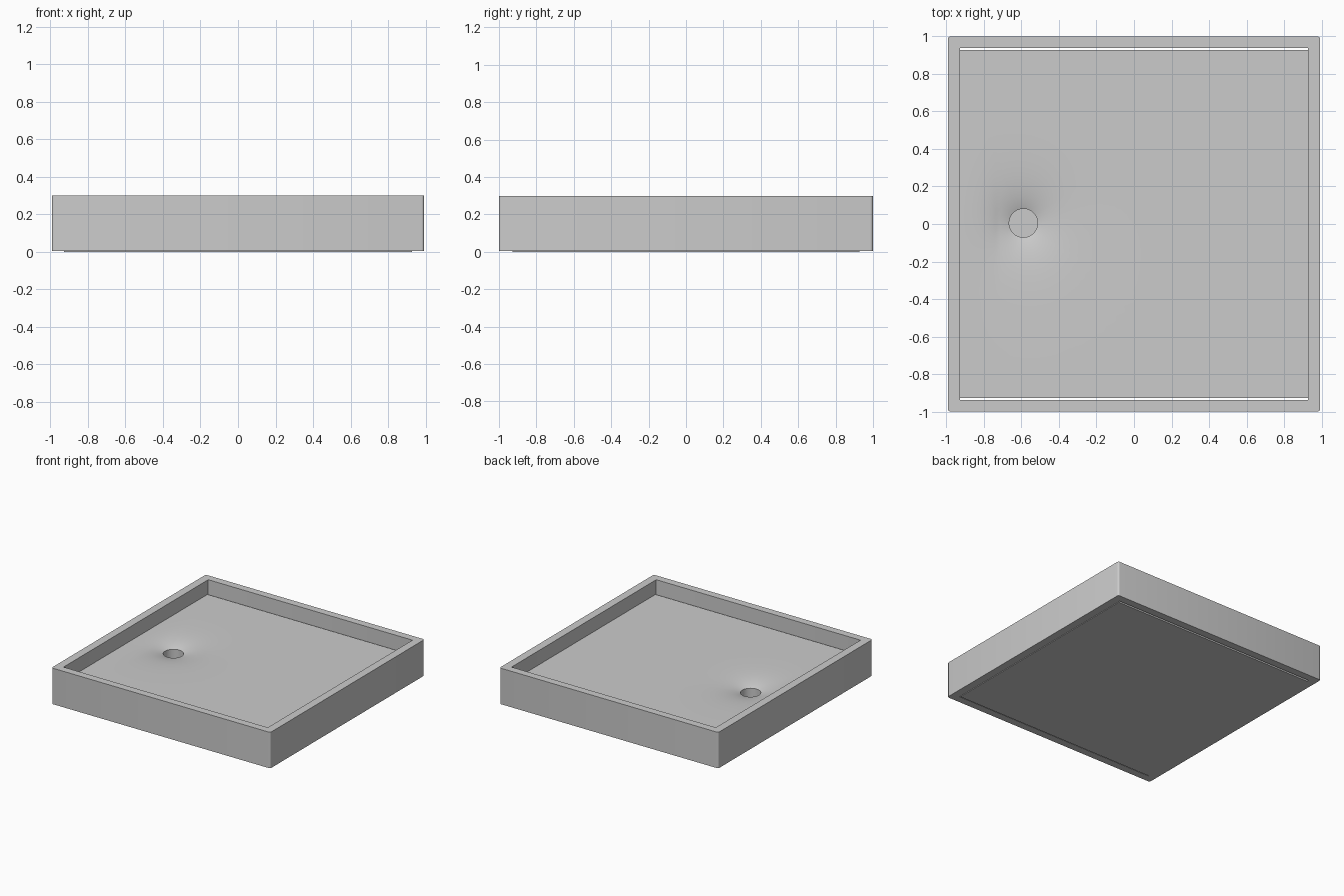
import bpy, bmesh, math

cube = bpy.data.objects.get("Cube")
if cube:
    bpy.data.objects.remove(cube)

HEIGHT, FLOOR_Z, BASE_Z = 0.30, 0.183, 0.005
OUTER = (0.993, 1.0)
OPENING = (0.927, 0.938)
FLOOR = (0.927, 0.928)
DRAIN, DRAIN_R = (-0.59, 0.005), 0.076

grey = bpy.data.materials.new("grey acrylic")
grey.use_nodes = True
colour = (0.6, 0.6, 0.6, 1)
grey.diffuse_color = colour
grey.node_tree.nodes["Principled BSDF"].inputs["Base Color"].default_value = colour


def finish(bm, name):
    bmesh.ops.recalc_face_normals(bm, faces=bm.faces)
    mesh = bpy.data.meshes.new(name)
    bm.to_mesh(mesh)
    bm.free()
    mesh.materials.append(grey)
    obj = bpy.data.objects.new(name, mesh)
    bpy.context.collection.objects.link(obj)
    bpy.ops.object.select_all(action="DESELECT")
    obj.select_set(True)
    bpy.context.view_layer.objects.active = obj
    bpy.ops.object.shade_smooth_by_angle(angle=math.radians(30))
    return obj


def rounded_rect(half, radius, steps=5):
    points = []
    for k, (sx, sy) in enumerate([(1, 1), (-1, 1), (-1, -1), (1, -1)]):
        for i in range(steps):
            a = math.pi / 2 * (k + i / (steps - 1))
            points.append((sx * (half[0] - radius) + radius * math.cos(a),
                           sy * (half[1] - radius) + radius * math.sin(a)))
    return points


def ring(bm, points, z):
    return [bm.verts.new((x, y, z)) for x, y in points]


def bridge(bm, a, b):
    n = len(a)
    for i in range(n):
        j = (i + 1) % n
        bm.faces.new((a[i], a[j], b[j], b[i]))


# Raised rim: an open rectangular frame with slightly rounded outer corners
bm = bmesh.new()
outer = rounded_rect(OUTER, 0.015)
inner = rounded_rect(OPENING, 0.0005)
loops = [ring(bm, p, z) for p, z in
         [(outer, BASE_Z), (outer, HEIGHT), (inner, HEIGHT), (inner, BASE_Z)]]
for i in range(4):
    bridge(bm, loops[i], loops[(i + 1) % 4])
finish(bm, "rim")


# Floor slab: rings run from the drain out to the edge, dipping near the drain
def floor_height(x, y):
    r = math.hypot(x - DRAIN[0], y - DRAIN[1])
    edge = min(FLOOR[0] - abs(x), FLOOR[1] - abs(y))
    fade = max(0, min(1, edge / 0.2))
    return FLOOR_Z - 0.043 * math.exp((DRAIN_R - r) / 0.12) * fade


def reach(a):
    hits = []
    for axis, d in enumerate((math.cos(a), math.sin(a))):
        if abs(d) > 1e-6:
            hits.append((math.copysign(FLOOR[axis], d) - DRAIN[axis]) / d)
    return min(hits)


angles = [math.tau * i / 64 for i in range(64)]
angles += [math.atan2(sy * FLOOR[1] - DRAIN[1], sx * FLOOR[0] - DRAIN[0]) % math.tau
           for sx in (-1, 1) for sy in (-1, 1)]
angles.sort()

bm = bmesh.new()
RINGS = 24
rings = []
for k in range(RINGS + 1):
    t = (k / RINGS) ** 2
    loop = []
    for a in angles:
        r = DRAIN_R + (reach(a) - DRAIN_R) * t
        x, y = DRAIN[0] + r * math.cos(a), DRAIN[1] + r * math.sin(a)
        loop.append(bm.verts.new((x, y, floor_height(x, y))))
    rings.append(loop)
for a, b in zip(rings, rings[1:]):
    bridge(bm, a, b)

# Slab sides, underside and drain cup
bottom = ring(bm, [v.co.xy for v in rings[-1]], 0)
bridge(bm, rings[-1], bottom)
bm.faces.new(bottom)
cup = ring(bm, [v.co.xy for v in rings[0]], 0.01)
bridge(bm, rings[0], cup)
bm.faces.new(cup)
finish(bm, "floor")
